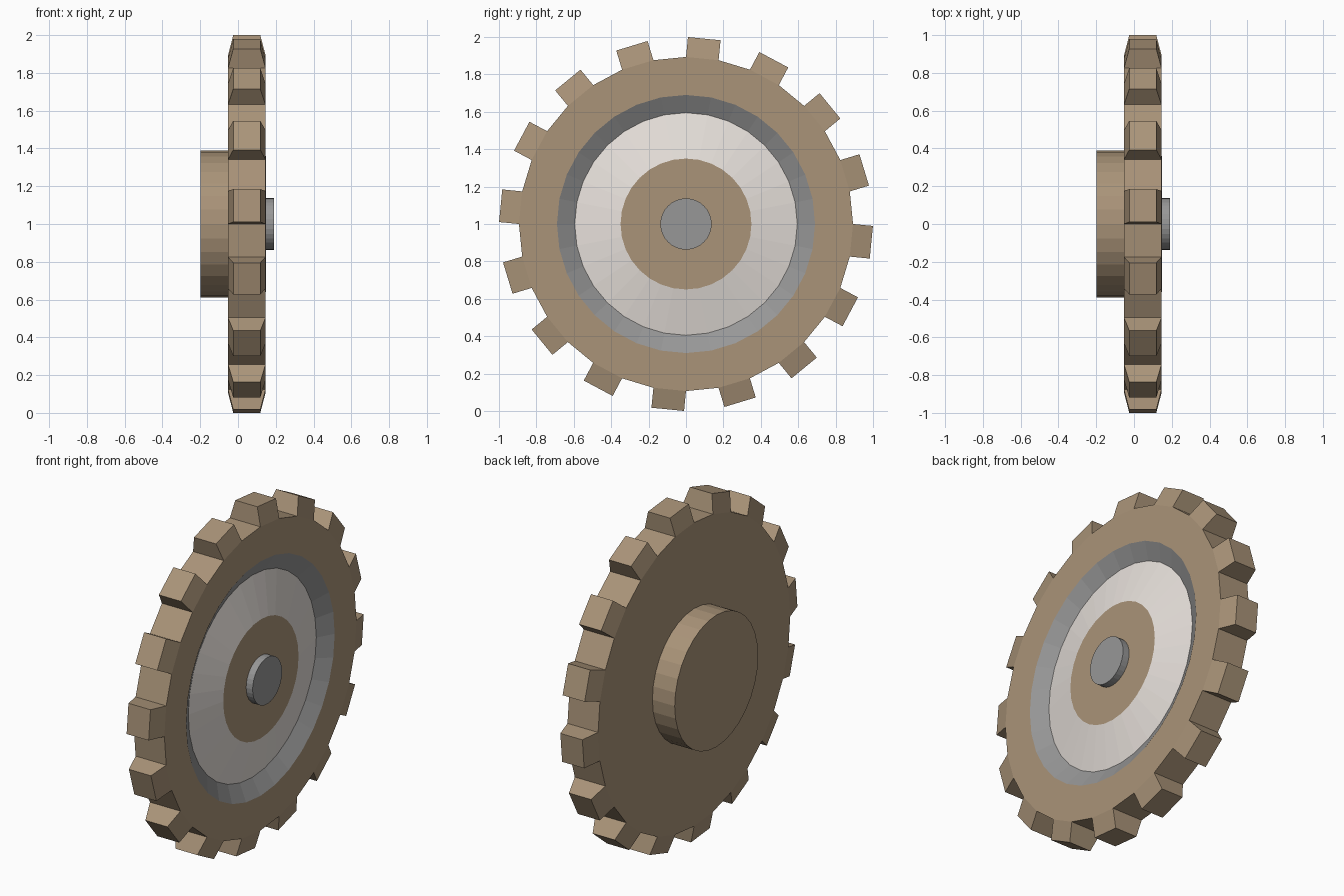
import bpy, bmesh
from math import sin, cos, tau

if "Cube" in bpy.data.objects:
    bpy.data.objects.remove(bpy.data.objects["Cube"])

SIDES = 32          # facets around the wheel
CENTRE_Z = 1.0


def material(name, rgb):
    m = bpy.data.materials.new(name)
    m.diffuse_color = (*rgb, 1)
    m.use_nodes = True
    m.node_tree.nodes["Principled BSDF"].inputs["Base Color"].default_value = m.diffuse_color
    return m


tan = material("tan", (0.40, 0.295, 0.19))
pale = material("pale", (0.80, 0.75, 0.71))
grey = material("grey", (0.31, 0.31, 0.31))


def lathe(profile, cap_start=False, cap_end=False):
    """Turn (x, radius) points around the wheel axis; returns bmesh and face bands."""
    bm = bmesh.new()
    rings = []
    for x, r in profile:
        rings.append([bm.verts.new((x, r * sin(tau * i / SIDES),
                                    CENTRE_Z + r * cos(tau * i / SIDES)))
                      for i in range(SIDES)])
    bands = []
    for a, b in zip(rings, rings[1:]):
        bands.append([bm.faces.new((a[i], b[i], b[(i + 1) % SIDES], a[(i + 1) % SIDES]))
                      for i in range(SIDES)])
    if cap_start:
        bm.faces.new(rings[0])
    if cap_end:
        bm.faces.new(rings[-1][::-1])
    bm.normal_update()
    return bm, bands


def finish(bm, name, mat):
    me = bpy.data.meshes.new(name)
    bm.to_mesh(me)
    bm.free()
    me.materials.append(mat)
    ob = bpy.data.objects.new(name, me)
    bpy.context.collection.objects.link(ob)
    return ob


# Toothed rim: back face, tread and front ring
back, front = -0.053, 0.146
bm, bands = lathe([(back, 0.388), (back, 0.893), (front, 0.893), (front, 0.69)])

# Teeth: every other tread facet pushed out and narrowed across the width
mid = (back + front) / 2
out = bmesh.ops.extrude_discrete_faces(bm, faces=bands[1][::2])
for f in out["faces"]:
    n = f.normal.copy()
    for v in f.verts:
        v.co += n * 0.107
        v.co.x = mid + (v.co.x - mid) * 0.72
finish(bm, "toothed_rim", tan)

# Back hub drum
bm, _ = lathe([(-0.198, 0.388), (back, 0.388)], cap_start=True)
finish(bm, "back_hub", tan)

# Sloped wall of the front recess
bm, _ = lathe([(front, 0.69), (0.093, 0.595)])
finish(bm, "recess_wall", grey)

# Shallow pale cone rising to the middle
bm, _ = lathe([(0.093, 0.595), (0.149, 0.35)])
finish(bm, "dish", pale)

# Flat ring around the axle
bm, _ = lathe([(0.149, 0.35), (0.149, 0.137)])
finish(bm, "centre_cap", tan)

# Axle stub
bm, _ = lathe([(0.149, 0.137), (0.191, 0.137)], cap_end=True)
finish(bm, "axle", grey)
